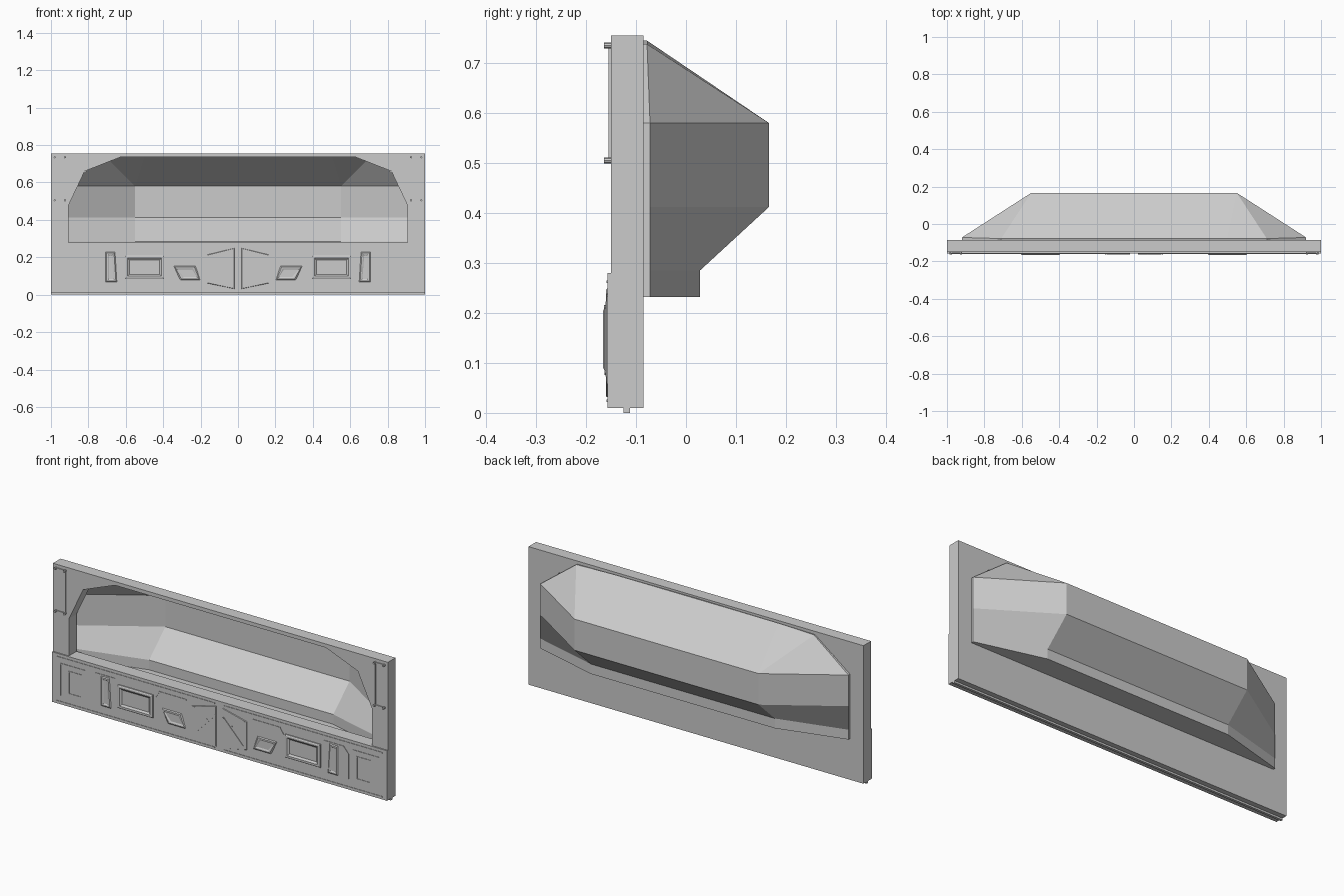
import bpy, bmesh, math
from mathutils import Vector

if "Cube" in bpy.data.objects:
    bpy.data.objects.remove(bpy.data.objects["Cube"])


def finish(name, bm):
    """Make a mirrored object from the right-hand half mesh."""
    bmesh.ops.recalc_face_normals(bm, faces=bm.faces)
    me = bpy.data.meshes.new(name)
    bm.to_mesh(me)
    bm.free()
    ob = bpy.data.objects.new(name, me)
    bpy.context.collection.objects.link(ob)
    ob.modifiers.new("mirror", 'MIRROR').use_axis[0] = True
    return ob


def loft(bm, rings, cap0=True, cap1=True):
    """Closed loops joined in order; walls on the centre plane are skipped."""
    vs = [[bm.verts.new(p) for p in r] for r in rings]
    n = len(vs[0])
    for a, b in zip(vs, vs[1:]):
        for i in range(n):
            j = (i + 1) % n
            q = (a[i], a[j], b[j], b[i])
            if all(abs(v.co.x) < 1e-5 for v in q):
                continue
            bm.faces.new(q)
    if cap0:
        bm.faces.new(vs[0])
    if cap1:
        bm.faces.new(vs[-1])


def prism(bm, pts, y0, y1):
    loft(bm, [[(x, y, z) for x, z in pts] for y in (y0, y1)])


def scaled(pts, inset):
    """Pull each point towards the middle by a fixed amount."""
    cx = sum(p[0] for p in pts) / len(pts)
    cz = sum(p[1] for p in pts) / len(pts)
    return [(x - math.copysign(inset, x - cx), z - math.copysign(inset, z - cz)) for x, z in pts]


def rect(x0, x1, z0, z1):
    return [(x0, z0), (x1, z0), (x1, z1), (x0, z1)]


def strip(bm, path, w, y0, y1):
    """Thin raised trim along an x,z path."""
    for a, b in zip(path, path[1:]):
        a, b = Vector(a), Vector(b)
        d = (b - a).normalized() * w / 2
        n = Vector((-d.y, d.x))
        prism(bm, [a - d - n, b + d - n, b + d + n, a - d + n], y0, y1)


PLATE = -0.157

# wall panel with the cut-out opening
bm = bmesh.new()
prism(bm, [(0, .01), (1, .01), (1, .755), (0, .755), (0, .735), (.63, .735),
           (.82, .66), (.905, .48), (.905, .28), (0, .28)], -.15, -.085)
finish("wall_panel", bm)

# alcove shell behind the opening: stacked trapezoid sections
bm = bmesh.new()
rows = []
for z, yb in ((.232, .028), (.285, .028), (.412, .166), (.58, .166)):
    rows.append([bm.verts.new(p) for p in
                 ((0, yb, z), (.55, yb, z), (.92, -.072, z), (.92, -.085, z))])
for a, b in zip(rows, rows[1:]):
    for i in range(3):
        bm.faces.new((a[i], a[i + 1], b[i + 1], b[i]))
bm.faces.new(rows[0] + [bm.verts.new((0, -.085, .232))])
mid, crease, corner, lip, lip_mid = [bm.verts.new(p) for p in (
    (0, -.078, .745), (.5, -.078, .745), (.71, -.078, .738), (.71, -.085, .738), (0, -.085, .745))]
back, side, outer, front = rows[-1]
bm.faces.new((back, side, crease, mid))
bm.faces.new((side, corner, crease))
bm.faces.new((side, outer, corner))
bm.faces.new((outer, front, lip, corner))
bm.faces.new((mid, crease, corner, lip, lip_mid))
finish("alcove_shell", bm)

# floor rail under the panel
bm = bmesh.new()
prism(bm, [(0, 0), (1, 0), (1, .012), (0, .012)], -.125, -.112)
finish("floor_rail", bm)

# lower front plate
bm = bmesh.new()
prism(bm, [(0, .01), (1, .01), (1, .28), (0, .28)], PLATE, -.149)
finish("lower_plate", bm)

# framed recessed drawer fronts
bm = bmesh.new()
r = rect(.395, .605, .085, .21)
loft(bm, [[(x, y, z) for x, z in scaled(r, i)] for i, y in
          ((0, -.155), (0, -.163), (.006, -.166), (.014, -.166), (.024, -.159))], cap0=False)
finish("drawer_front", bm)

# chamfered raised pads on the lower plate
bm = bmesh.new()
for pts in ([(.20, .075), (.31, .075), (.345, .155), (.225, .155)],
            [(.645, .065), (.71, .065), (.71, .23), (.655, .23)]):
    loft(bm, [[(x, y, z) for x, z in scaled(pts, i)] for i, y in
              ((0, -.155), (.008, -.161), (.014, -.161), (.02, -.158))], cap0=False)
finish("raised_pads", bm)

# centre door leaf
bm = bmesh.new()
leaf = [(.018, .03), (.165, .06), (.165, .215), (.018, .25)]
loft(bm, [[(x, y, z) for x, z in scaled(leaf, i)] for i, y in
          ((0, -.155), (.003, -.16))], cap0=False)
strip(bm, [(.025, .2), (.14, .08)], .006, -.163, -.159)
finish("centre_leaf", bm)

# thin trim lines across the lower plate
bm = bmesh.new()
for path in ([(.03, .262), (.97, .262)], [(.03, .024), (.97, .024)],
             [(.2, .235), (.36, .235), (.38, .205)], [(.62, .235), (.74, .235), (.77, .2), (.77, .07)],
             [(.82, .08), (.9, .08), (.9, .2), (.82, .2), (.82, .08)], [(.95, .06), (.95, .23), (.8, .23)]):
    strip(bm, path, .005, -.1595, -.156)
finish("plate_trim", bm)

# upper corner brackets
bm = bmesh.new()
strip(bm, [(.98, .735), (.925, .735), (.925, .505), (.98, .505)], .006, -.155, -.149)
finish("corner_bracket", bm)

# studs on the brackets and centre leaf
bm = bmesh.new()
studs = [(x, z, .006, -.164, -.15) for x in (.925, .98) for z in (.505, .735)]
studs += [(.075, .165, .004, -.164, -.159), (.15, .212, .004, -.164, -.157)]
for x, z, rad, y0, y1 in studs:
    prism(bm, [(x + rad * math.cos(k * math.pi / 4), z + rad * math.sin(k * math.pi / 4))
               for k in range(8)], y0, y1)
finish("studs", bm)
